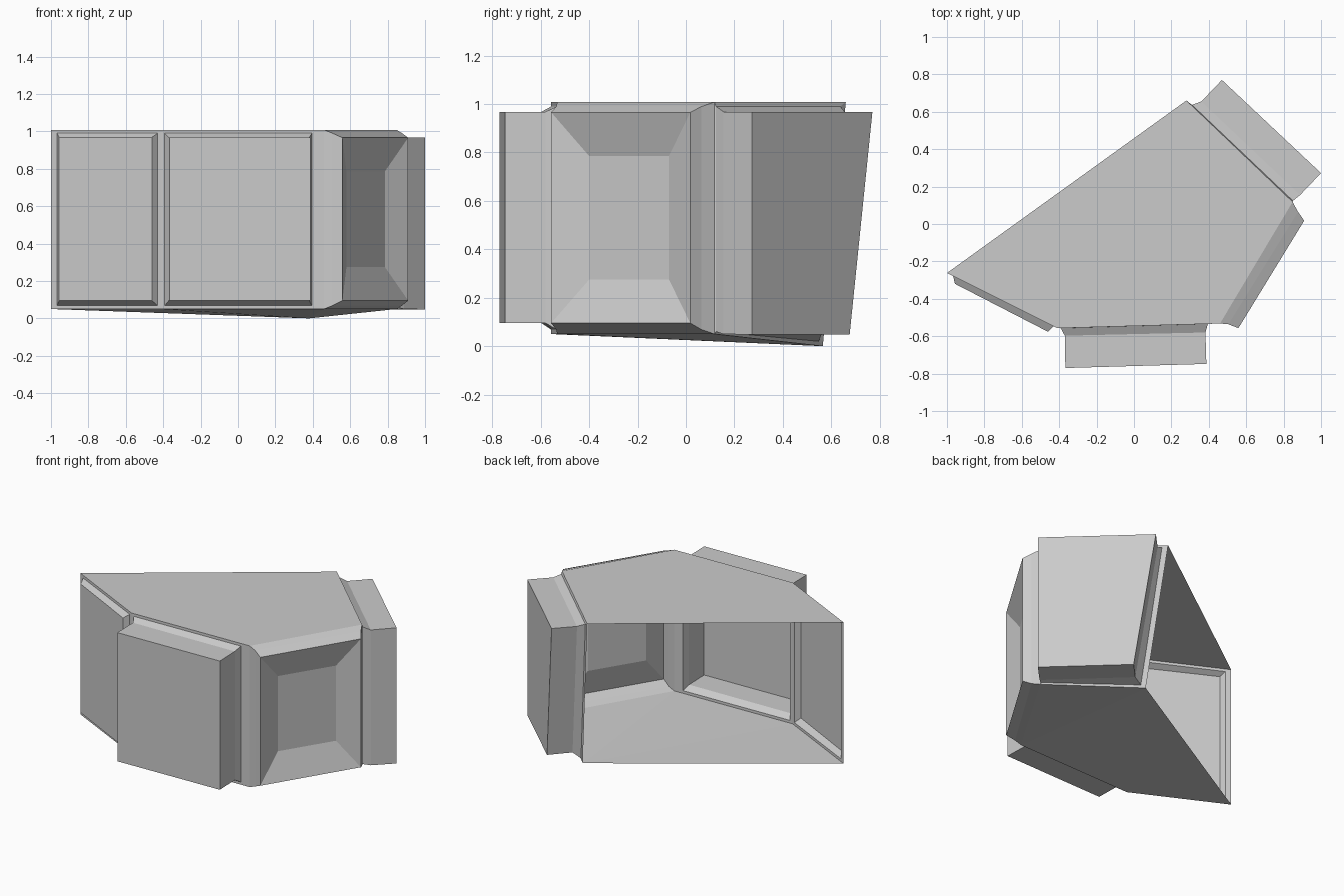
import bpy

if "Cube" in bpy.data.objects:
    bpy.data.objects.remove(bpy.data.objects["Cube"])


def add_mesh(name, verts, faces):
    mesh = bpy.data.meshes.new(name)
    mesh.from_pydata(verts, [], faces)
    mesh.update()
    obj = bpy.data.objects.new(name, mesh)
    bpy.context.collection.objects.link(obj)
    return obj


def ring(a, b, z0, z1, a_low=None, z0_a=None):
    """Four corners of a wall outline, seen from outside: a = left, b = right."""
    low = a_low or a
    za = z0 if z0_a is None else z0_a
    return [(*low, za), (*b, z0), (*b, z1), (*a, z1)]


def panel(name, rings):
    """Bridge successive outlines and cap the last one."""
    verts = [v for r in rings for v in r]
    faces = []
    for i in range(len(rings) - 1):
        o, n = 4 * i, 4 * i + 4
        for k in range(4):
            j = (k + 1) % 4
            faces.append((o + k, o + j, n + j, n + k))
    last = 4 * (len(rings) - 1)
    faces.append(tuple(range(last, last + 4)))
    return add_mesh(name, verts, faces)


LOW, TOP = 0.05, 1.008

# Body corners in plan; the long rear side stays open
left, front_l, front_r, right = (-1, -0.262), (-0.41, -0.557), (0.46, -0.532), (0.848, 0.118)
back_top, back_low = (0.28, 0.66), (0.38, 0.565)

# Shallow raised panel on the left wall
panel("left_panel", [
    ring(left, front_l, LOW, TOP),
    ring((-0.967, -0.279), (-0.43, -0.547), 0.068, 0.99),
    ring((-0.957, -0.32), (-0.46, -0.576), 0.095, 0.968),
])

# Deep box on the front wall
panel("front_box", [
    ring(front_l, front_r, LOW, TOP),
    ring((-0.392, -0.557), (0.395, -0.534), 0.068, 0.99),
    ring((-0.37, -0.597), (0.382, -0.58), 0.095, 0.968),
    ring((-0.367, -0.77), (0.387, -0.748), 0.095, 0.968),
])

# Flared rim with a recessed panel on the right wall
panel("right_recess", [
    ring(front_r, right, LOW, TOP),
    ring((0.505, -0.536), (0.877, 0.065), 0.068, 0.99),
    ring((0.558, -0.557), (0.91, 0.018), 0.095, 0.966),
    ring((0.58, -0.4), (0.785, -0.07), 0.275, 0.785),
])

# Slanted box on the rear right wall
panel("rear_box", [
    ring(right, back_top, LOW, TOP)[:1]
    + [(*back_low, 0.0), (*back_top, TOP), (*right, TOP)],
    [(0.85, 0.124, 0.06), (0.405, 0.548, 0.02), (0.31, 0.637, 0.99), (0.85, 0.124, 0.99)],
    [(0.888, 0.155, 0.05), (0.46, 0.56, 0.05), (0.36, 0.655, 0.968), (0.888, 0.155, 0.968)],
    [(1.0, 0.272, 0.048), (0.57, 0.676, 0.048), (0.47, 0.77, 0.968), (1.0, 0.272, 0.968)],
])

# Flat roof and floor sloping down to the rear corner
plan = [left, front_l, front_r, right]
add_mesh("roof", [(*p, TOP) for p in plan + [back_top]], [(0, 1, 2, 3, 4)])
add_mesh("floor", [(*p, LOW) for p in plan] + [(*back_low, 0.0)],
         [(4, 1, 0), (4, 2, 1), (4, 3, 2)])
